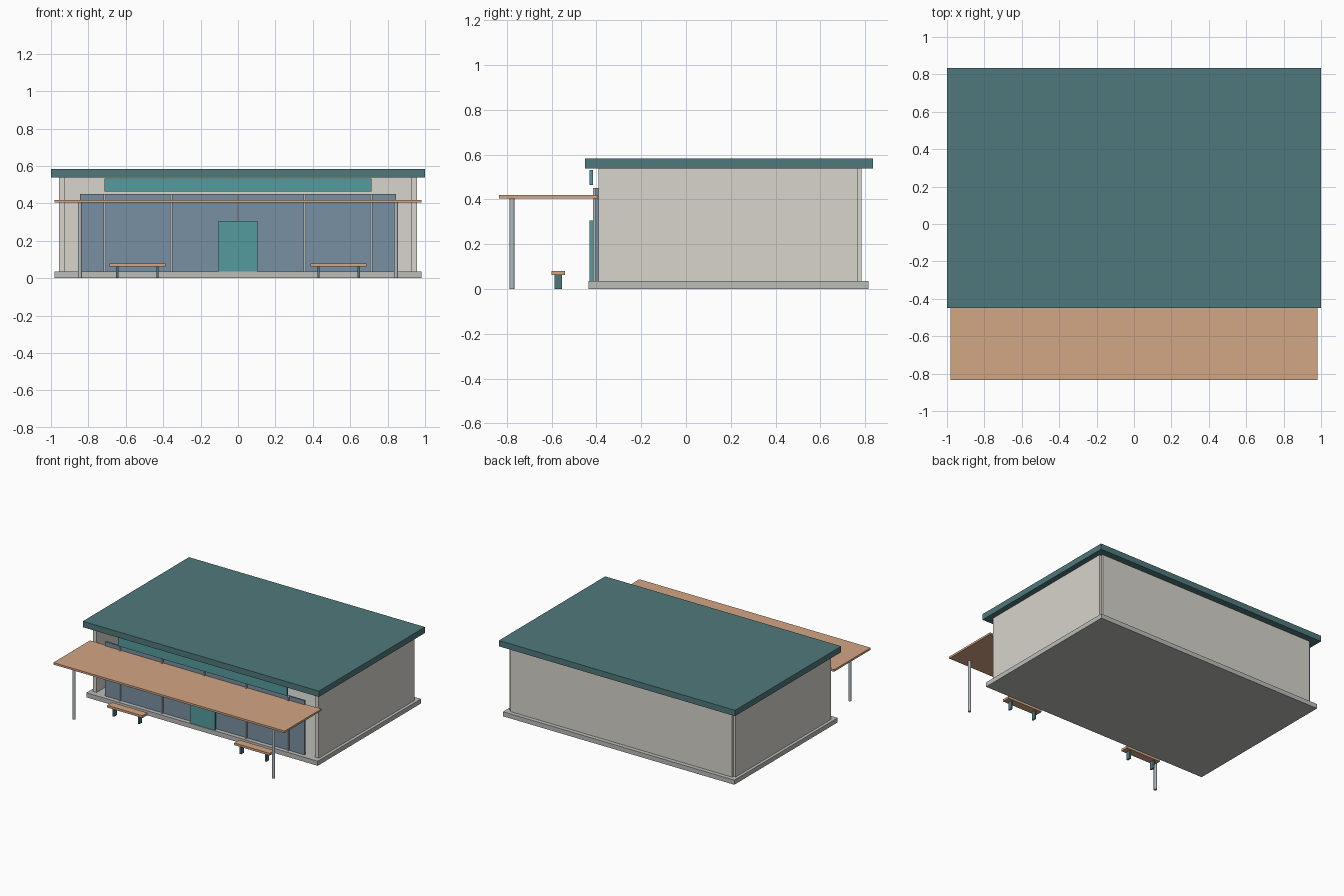
import bpy

if "Cube" in bpy.data.objects:
    bpy.data.objects.remove(bpy.data.objects["Cube"])


def mat(name, rgb):
    m = bpy.data.materials.new(name)
    m.diffuse_color = (*rgb, 1)
    m.use_nodes = True
    m.node_tree.nodes["Principled BSDF"].inputs["Base Color"].default_value = m.diffuse_color
    return m


TEAL = mat("dark_teal", (0.08, 0.19, 0.20))
AQUA = mat("aqua", (0.09, 0.33, 0.34))
GLASS = mat("blue_glass", (0.19, 0.28, 0.36))
WOOD = mat("tan_wood", (0.65, 0.38, 0.23))
CREAM = mat("cream", (0.68, 0.66, 0.60))
STONE = mat("stone", (0.50, 0.51, 0.48))
STEEL = mat("steel", (0.45, 0.50, 0.53))


def box(name, x, y, z, material):
    """Box from (min, max) pairs on each axis."""
    mid = [(a + b) / 2 for a, b in (x, y, z)]
    bpy.ops.mesh.primitive_cube_add(size=1, location=mid)
    o = bpy.context.object
    o.name = name
    o.scale = [b - a for a, b in (x, y, z)]
    bpy.ops.object.transform_apply(location=False, rotation=False, scale=True)
    o.data.materials.append(material)
    return o


def post(name, x, y, z0, z1, r, material):
    bpy.ops.mesh.primitive_cylinder_add(vertices=16, radius=r, depth=z1 - z0,
                                        location=(x, y, (z0 + z1) / 2))
    o = bpy.context.object
    o.name = name
    o.data.materials.append(material)
    bpy.ops.object.shade_smooth_by_angle()


# Base, open-fronted shell and roof
box("plinth", (-0.98, 0.98), (-0.435, 0.815), (0, 0.035), STONE)
box("back_wall", (-0.94, 0.94), (0.751, 0.783), (0.035, 0.54), CREAM)
box("roof", (-1, 1), (-0.45, 0.835), (0.538, 0.583), TEAL)

# Glazed front with mullions and door
box("front_glazing", (-0.845, 0.845), (-0.403, -0.39), (0.035, 0.45), GLASS)
for i, x in enumerate((-0.713, -0.357, 0, 0.357, 0.713)):
    box(f"mullion_{i + 1}", (x - 0.006, x + 0.006), (-0.415, -0.389),
        (0.035, 0.45), STEEL)
box("door", (-0.105, 0.105), (-0.43, -0.414), (0.035, 0.305), AQUA)

# Plain sign band above the glazing
box("sign_board", (-0.715, 0.715), (-0.431, -0.416), (0.463, 0.532), AQUA)

# Canopy
box("canopy", (-0.98, 0.98), (-0.835, -0.392), (0.404, 0.419), WOOD)

for s, side in ((-1, "left"), (1, "right")):
    # Side wall and canopy post
    xs = sorted((s * 0.925, s * 0.957))
    box(f"{side}_wall", xs, (-0.39, 0.766), (0.035, 0.54), CREAM)
    post(f"{side}_canopy_post", s * 0.845, -0.776, 0, 0.406, 0.011, STEEL)
    # Bench
    c = s * 0.538
    box(f"{side}_bench_seat", (c - 0.15, c + 0.15), (-0.60, -0.54),
        (0.063, 0.08), WOOD)
    for j, d in enumerate((-0.107, 0.107)):
        box(f"{side}_bench_leg_{j + 1}", (c + d - 0.006, c + d + 0.006),
            (-0.586, -0.553), (0, 0.064), TEAL)
